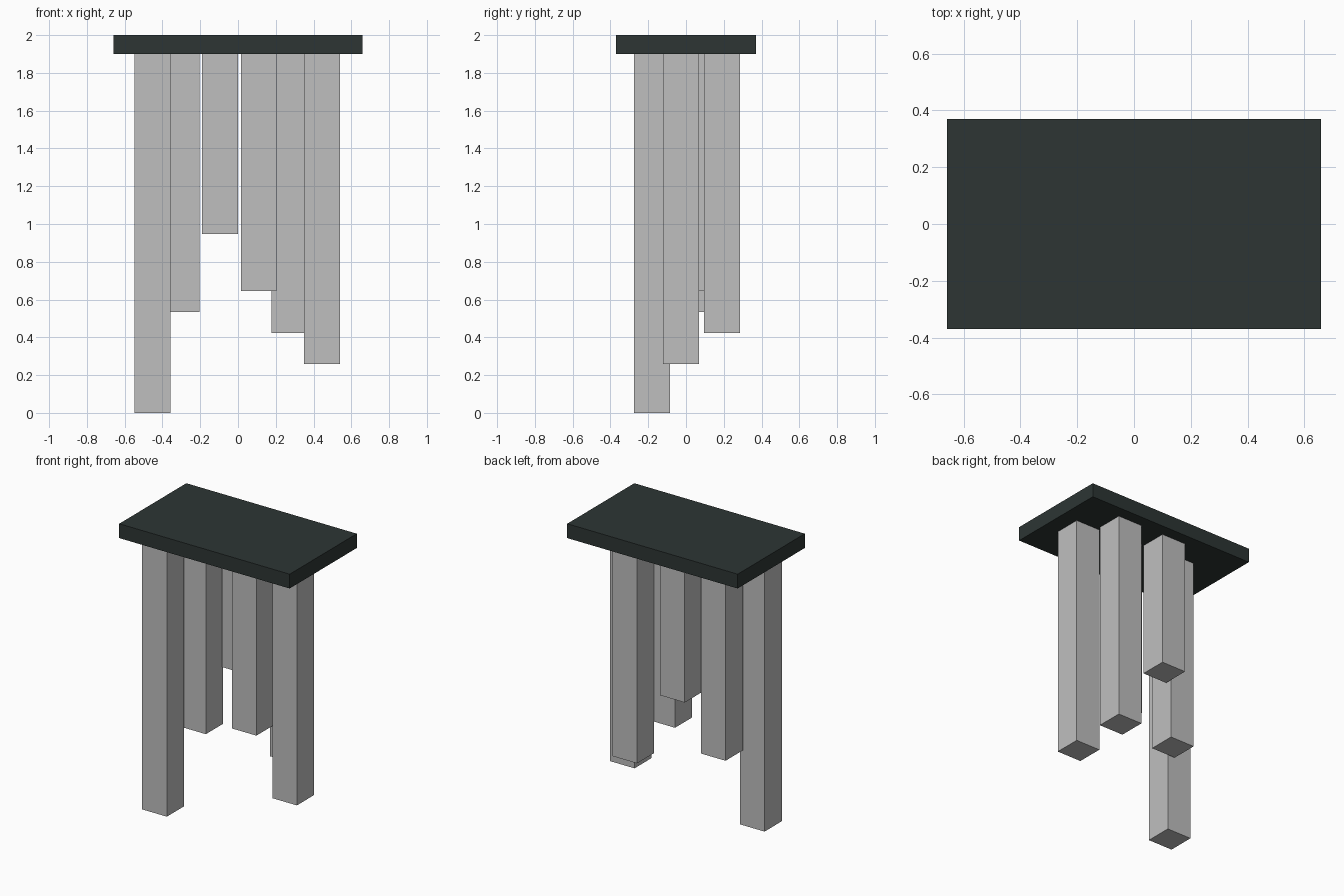
import bpy
import bmesh
from mathutils import Matrix

if "Cube" in bpy.data.objects:
    bpy.data.objects.remove(bpy.data.objects["Cube"])


def material(name, rgb):
    m = bpy.data.materials.new(name)
    m.diffuse_color = (*rgb, 1.0)
    m.use_nodes = True
    m.node_tree.nodes["Principled BSDF"].inputs["Base Color"].default_value = m.diffuse_color
    return m


SLATE = material("dark slate", (0.026, 0.036, 0.034))
GREY = material("light grey", (0.52, 0.52, 0.52))


def box(name, centre, size, mat):
    mesh = bpy.data.meshes.new(name)
    bm = bmesh.new()
    bmesh.ops.create_cube(bm, size=1.0, matrix=Matrix.Diagonal((*size, 1.0)))
    bm.to_mesh(mesh)
    bm.free()
    mesh.materials.append(mat)
    obj = bpy.data.objects.new(name, mesh)
    obj.location = centre
    bpy.context.collection.objects.link(obj)
    return obj


SLAB_BOTTOM, TOP, WIDTH = 1.9, 2.0, 0.19

# Ceiling slab
box("ceiling_slab", (0, 0, (SLAB_BOTTOM + TOP) / 2),
    (1.316, 0.74, TOP - SLAB_BOTTOM), SLATE)

# Square columns hanging from the slab: centre x, centre y, bottom height
columns = [
    (-0.452, -0.18, 0.0),
    (-0.30, 0.033, 0.535),
    (-0.095, 0.191, 0.947),
    (0.11, 0.005, 0.645),
    (0.273, 0.191, 0.424),
    (0.445, -0.027, 0.26),
]
for i, (x, y, bottom) in enumerate(columns, 1):
    box(f"hanging_column_{i}", (x, y, (bottom + SLAB_BOTTOM) / 2),
        (WIDTH, WIDTH, SLAB_BOTTOM - bottom), GREY)
